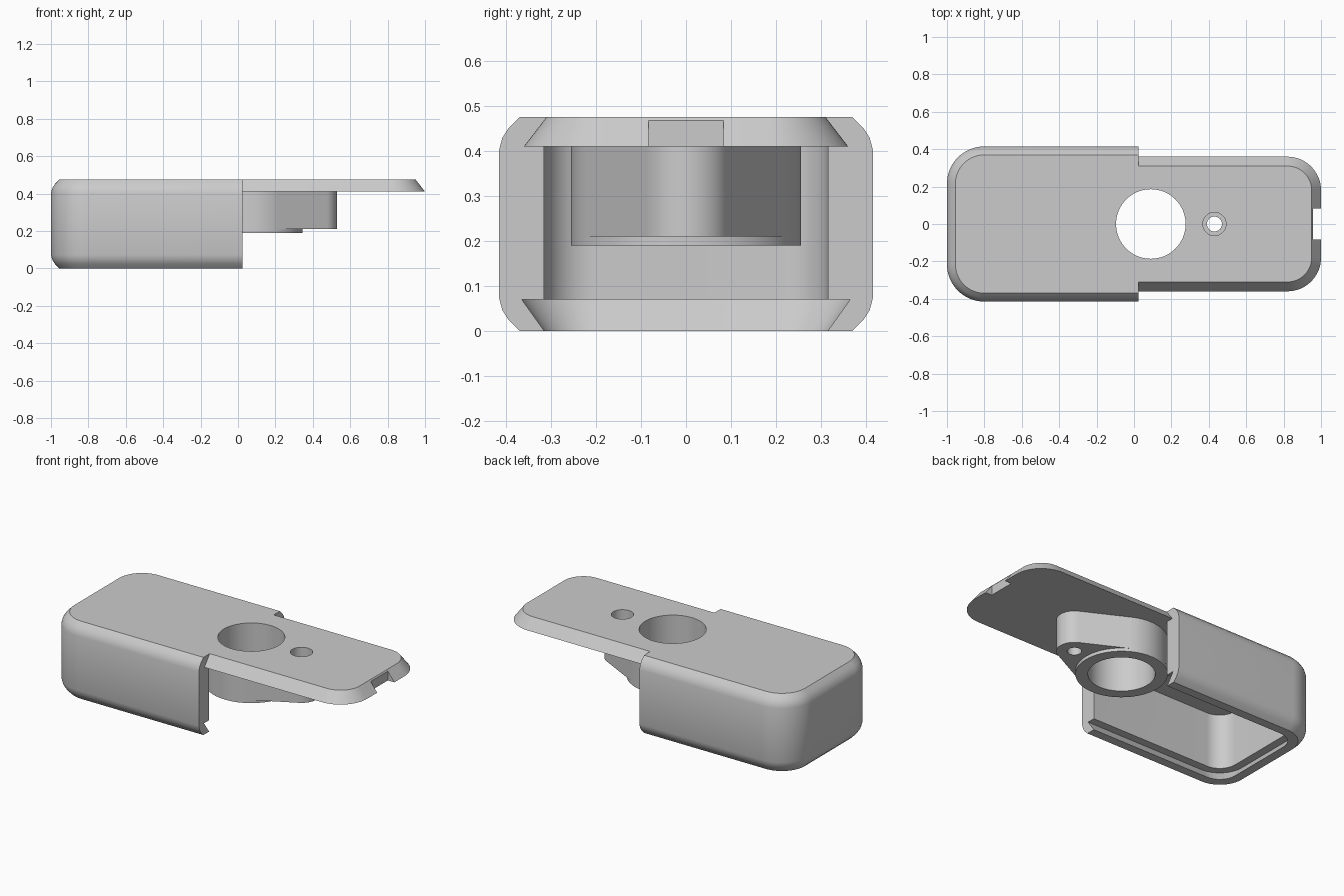
import bpy, bmesh, math

if "Cube" in bpy.data.objects:
    bpy.data.objects.remove(bpy.data.objects["Cube"], do_unlink=True)

grey = bpy.data.materials.new("light grey plastic")
grey.use_nodes = True
GREY = (0.6, 0.6, 0.6, 1)
grey.diffuse_color = GREY
grey.node_tree.nodes["Principled BSDF"].inputs["Base Color"].default_value = GREY

HEIGHT, CEILING, RAIL = 0.475, 0.41, 0.07
SPLIT = 0.025          # where the case ends and the plate carries on
BOSS_X, ARM_X = 0.09, 0.43


def arc(cx, cy, r, start, end, n=16):
    """Points along an arc, angles in degrees."""
    angles = [math.radians(start + (end - start) * i / n) for i in range(n + 1)]
    return [(cx + r * math.cos(a), cy + r * math.sin(a)) for a in angles]


def tongue(tip, root, half, r):
    """Outline square at the root and rounded at the tip."""
    s = 1 if tip > root else -1
    upper = arc(abs(tip) - r, half - r, r, 0, 90)
    pts = [(s * x, y) for x, y in upper] + [(root, half), (root, -half)]
    return pts + [(s * x, -y) for x, y in reversed(upper)]


def loft(name, sections):
    """Solid through stacked outlines given as (z, points)."""
    bm = bmesh.new()
    rings = [[bm.verts.new((x, y, z)) for x, y in pts] for z, pts in sections]
    for a, b in zip(rings, rings[1:]):
        for i in range(len(a)):
            j = (i + 1) % len(a)
            bm.faces.new((a[i], a[j], b[j], b[i]))
    bm.faces.new(rings[0])
    bm.faces.new(rings[-1])
    bmesh.ops.recalc_face_normals(bm, faces=bm.faces)
    mesh = bpy.data.meshes.new(name)
    bm.to_mesh(mesh)
    bm.free()
    mesh.materials.append(grey)
    ob = bpy.data.objects.new(name, mesh)
    bpy.context.collection.objects.link(ob)
    return ob


def cylinder(name, x, r, z0, z1):
    pts = arc(x, 0, r, 0, 360, 64)[:-1]
    return loft(name, [(z0, pts), (z1, pts)])


def combine(target, tool, operation):
    """Apply a boolean and discard the tool."""
    mod = target.modifiers.new(operation, "BOOLEAN")
    mod.operation, mod.solver, mod.object = operation, "EXACT", tool
    bpy.context.view_layer.objects.active = target
    bpy.ops.object.modifier_apply(modifier=mod.name)
    bpy.data.objects.remove(tool, do_unlink=True)


# Case: rounded box with softened top and bottom edges, open at one end
edge = [(0.045, 0), (0.021, 0.024), (0.007, 0.046), (0, 0.072)]
profile = edge + [(d, HEIGHT - z) for d, z in reversed(edge)]
body = loft("case_body", [(z, tongue(-1 + d, SPLIT, 0.415 - d, 0.2 - d))
                          for d, z in profile])

# Hollow interior, with an undercut rail around the open underside
hollow = [(-0.014, -0.01), (0, 0), (0.05, RAIL), (0, RAIL), (0, CEILING)]
combine(body, loft("hollow", [(z, tongue(-0.9 - d, 0.2, 0.315 + d, 0.11 + d))
                              for d, z in hollow]), "DIFFERENCE")

# Sliding plate with a dovetail edge
combine(body, loft("plate", [(CEILING, tongue(1, -0.1, 0.36, 0.18)),
                             (HEIGHT, tongue(0.95, -0.1, 0.31, 0.13))]), "UNION")

# Latch notch in the tip of the plate
notch = [(0.956, -0.083), (1.1, -0.083), (1.1, 0.083), (0.956, 0.083)]
combine(body, loft("notch", [(0.3, notch), (0.467, notch)]), "DIFFERENCE")

# Boss under the plate, with a tapering arm tangent to it
boss = cylinder("mounting_boss", BOSS_X, 0.255, 0.19, CEILING)
lean = math.degrees(math.acos((0.255 - 0.1) / (ARM_X - BOSS_X)))
hull = arc(ARM_X, 0, 0.1, -lean, lean) + arc(BOSS_X, 0, 0.2549, lean, 360 - lean, 48)
combine(boss, loft("arm", [(0.21, hull), (CEILING, hull)]), "UNION")

# Large bore, and a counterbored screw hole
for part in (body, boss):
    for x, r, z0 in ((BOSS_X, 0.186, 0), (ARM_X, 0.04, 0), (ARM_X, 0.062, 0.3)):
        combine(part, cylinder("bore", x, r, z0, 0.6), "DIFFERENCE")

# Smooth curves, crisp edges
for part in (body, boss):
    bpy.ops.object.select_all(action="DESELECT")
    part.select_set(True)
    bpy.context.view_layer.objects.active = part
    bpy.ops.object.shade_smooth_by_angle(angle=math.radians(25))
